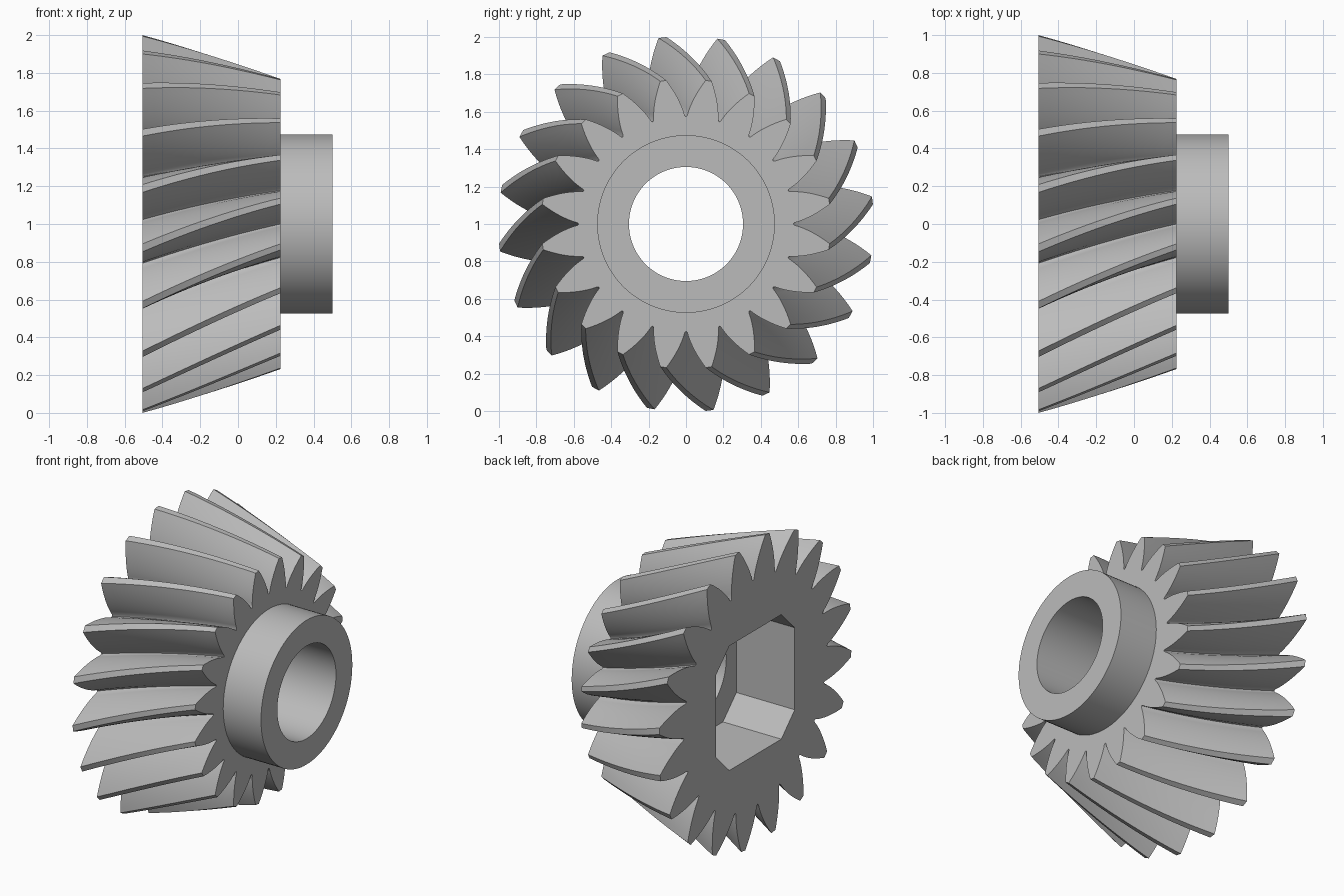
import bpy
import bmesh
from math import cos, sin, pi, radians

cube = bpy.data.objects.get("Cube")
if cube:
    bpy.data.objects.remove(cube, do_unlink=True)

TEETH = 20
PITCH = 2 * pi / TEETH
BACK, FRONT, HUB_END, POCKET_END = -0.505, 0.225, 0.5, -0.08
TIP_BACK, TIP_FRONT = 1.005, 0.775
ROOT = 0.74            # root radius as a share of the tip radius
TWIST = radians(16.2)  # spiral of the teeth from small end to large end
LAYERS = 12
FLANK = 8

bm = bmesh.new()


def ring(x, points):
    return [bm.verts.new((x, y, z + 1)) for y, z in points]


def circle(radius, n=96):
    return [(radius * cos(2 * pi * i / n), radius * sin(2 * pi * i / n)) for i in range(n)]


def walls(a, b):
    """Join two equal rings with quads."""
    for i in range(len(a)):
        j = (i + 1) % len(a)
        bm.faces.new((a[i], a[j], b[j], b[i]))


def plate(outer, inner):
    """Fill the flat area between two rings."""
    edges = []
    for loop in (outer, inner):
        for i, v in enumerate(loop):
            w = loop[(i + 1) % len(loop)]
            edges.append(bm.edges.get((v, w)) or bm.edges.new((v, w)))
    bmesh.ops.triangle_fill(bm, edges=edges, use_beauty=True)


def tooth_outline(tip, turn):
    """Curved tooth flanks with a narrow flat tip, repeated round the axis."""
    flank = [(ROOT + 0.01 + (0.99 - ROOT) * k / FLANK,
              radians(8.3 - 7.1 * (k / FLANK) ** 1.15)) for k in range(FLANK + 1)]
    polar = [(ROOT, -PITCH / 2)]
    polar += [(r, -a) for r, a in flank] + [(r, a) for r, a in reversed(flank)]
    points = []
    for t in range(TEETH):
        centre = (t + 0.5) * PITCH + turn
        points += [(tip * r * cos(centre + a), tip * r * sin(centre + a)) for r, a in polar]
    return points


# Spiral teeth on a cone
layers = []
for k in range(LAYERS + 1):
    f = k / LAYERS
    tip = TIP_BACK + (TIP_FRONT - TIP_BACK) * f
    layers.append(ring(BACK + (FRONT - BACK) * f, tooth_outline(tip, TWIST * (1 - f))))
for a, b in zip(layers, layers[1:]):
    walls(a, b)

# Square pocket with cut corners in the large end
S, C = 0.41, 0.27
octagon = [(S, -C), (S, C), (C, S), (-C, S), (-S, C), (-S, -C), (-C, -S), (C, -S)]
mouth, floor = ring(BACK, octagon), ring(POCKET_END, octagon)
walls(mouth, floor)
plate(layers[0], mouth)

# Round bore through the hub collar
bore_in, bore_out = ring(POCKET_END, circle(0.305)), ring(HUB_END, circle(0.305))
walls(bore_in, bore_out)
plate(floor, bore_in)

# Hub collar on the small end
hub_in, hub_out = ring(FRONT, circle(0.475)), ring(HUB_END, circle(0.475))
walls(hub_in, hub_out)
walls(hub_out, bore_out)
plate(layers[-1], hub_in)

bmesh.ops.recalc_face_normals(bm, faces=bm.faces[:])
mesh = bpy.data.meshes.new("bevel_gear")
bm.to_mesh(mesh)
bm.free()
gear = bpy.data.objects.new("bevel_gear", mesh)
bpy.context.collection.objects.link(gear)

# Plain grey metal
grey = bpy.data.materials.new("plain_grey")
grey.use_nodes = True
colour = (0.5, 0.5, 0.5, 1)
grey.diffuse_color = colour
grey.node_tree.nodes["Principled BSDF"].inputs["Base Color"].default_value = colour
mesh.materials.append(grey)

bpy.ops.object.select_all(action="DESELECT")
gear.select_set(True)
bpy.context.view_layer.objects.active = gear
bpy.ops.object.shade_smooth_by_angle(angle=radians(30))
